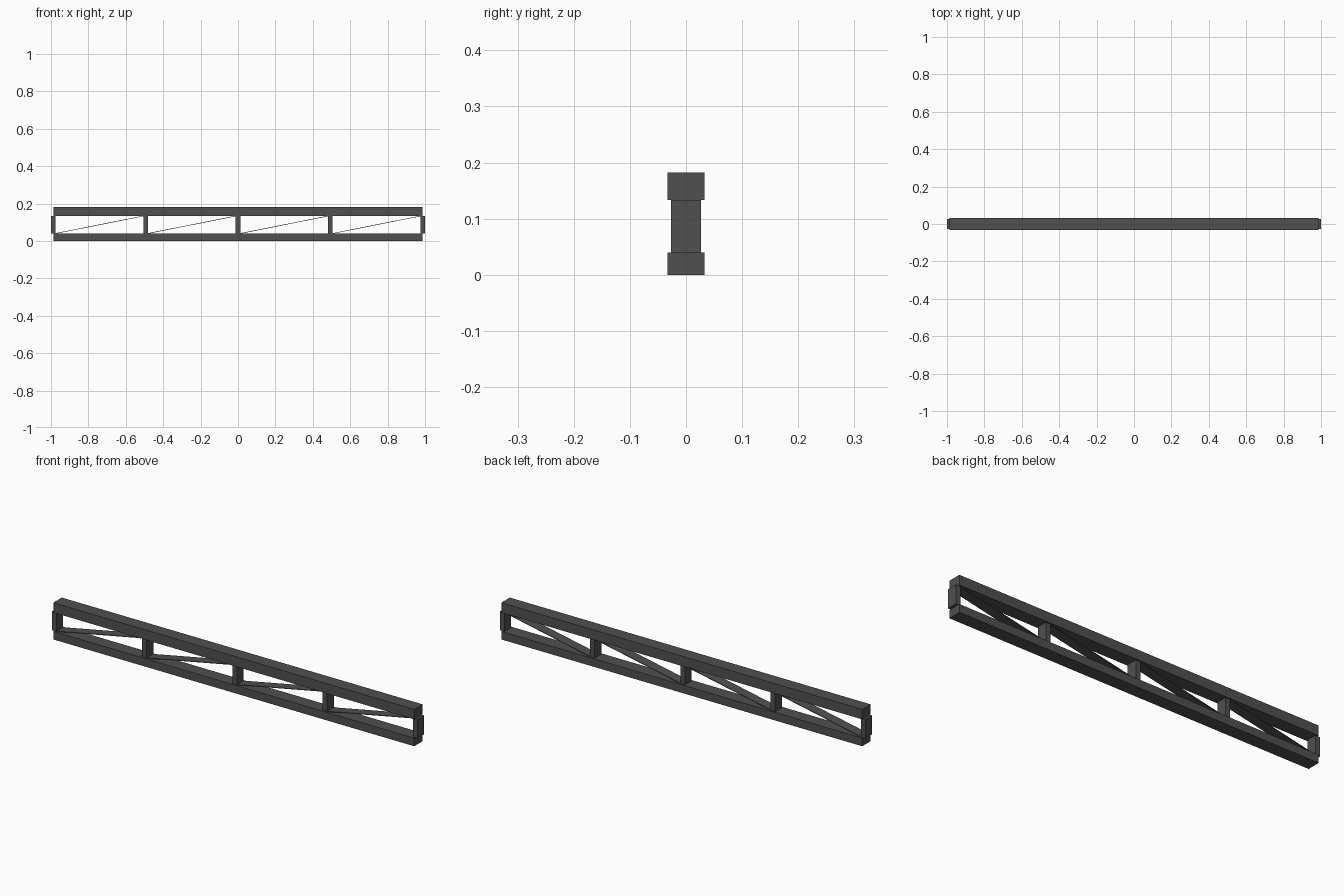
import bpy
import math

if "Cube" in bpy.data.objects:
    bpy.data.objects.remove(bpy.data.objects["Cube"])

CHORD_HALF = 0.987   # half length of the chords
POST_W = 0.025       # post size along x
Z0, Z1 = 0.040, 0.133  # clear gap between the chords


def box(name, center, size, tilt=0.0):
    bpy.ops.mesh.primitive_cube_add(size=1, location=center, rotation=(0, tilt, 0))
    ob = bpy.context.object
    ob.name = name
    ob.scale = size
    ob.data.materials.append(dark)
    return ob


dark = bpy.data.materials.new("dark_steel")
dark.diffuse_color = (0.08, 0.08, 0.08, 1)
dark.use_nodes = True
dark.node_tree.nodes["Principled BSDF"].inputs["Base Color"].default_value = dark.diffuse_color

# Long chords
box("bottom_chord", (0, 0, Z0 / 2), (2 * CHORD_HALF, 0.066, Z0))
box("top_chord", (0, 0, (Z1 + 0.182) / 2), (2 * CHORD_HALF, 0.066, 0.182 - Z1))

# Upright posts, the end ones straddling the chord ends
xs = [-0.9875 + i * 0.49375 for i in range(5)]
for i, x in enumerate(xs):
    box(f"post_{i + 1}", (x, 0, (Z0 + Z1) / 2), (POST_W, 0.053, Z1 - Z0))

# Thin flat diagonal braces, rising to the right in each bay
for i in range(4):
    xa, xb = xs[i] + POST_W / 2, xs[i + 1] - POST_W / 2
    dx, dz = xb - xa, Z1 - Z0
    box(f"diagonal_{i + 1}", ((xa + xb) / 2, 0, (Z0 + Z1) / 2),
        (math.hypot(dx, dz), 0.05, 0.003), -math.atan2(dz, dx))
